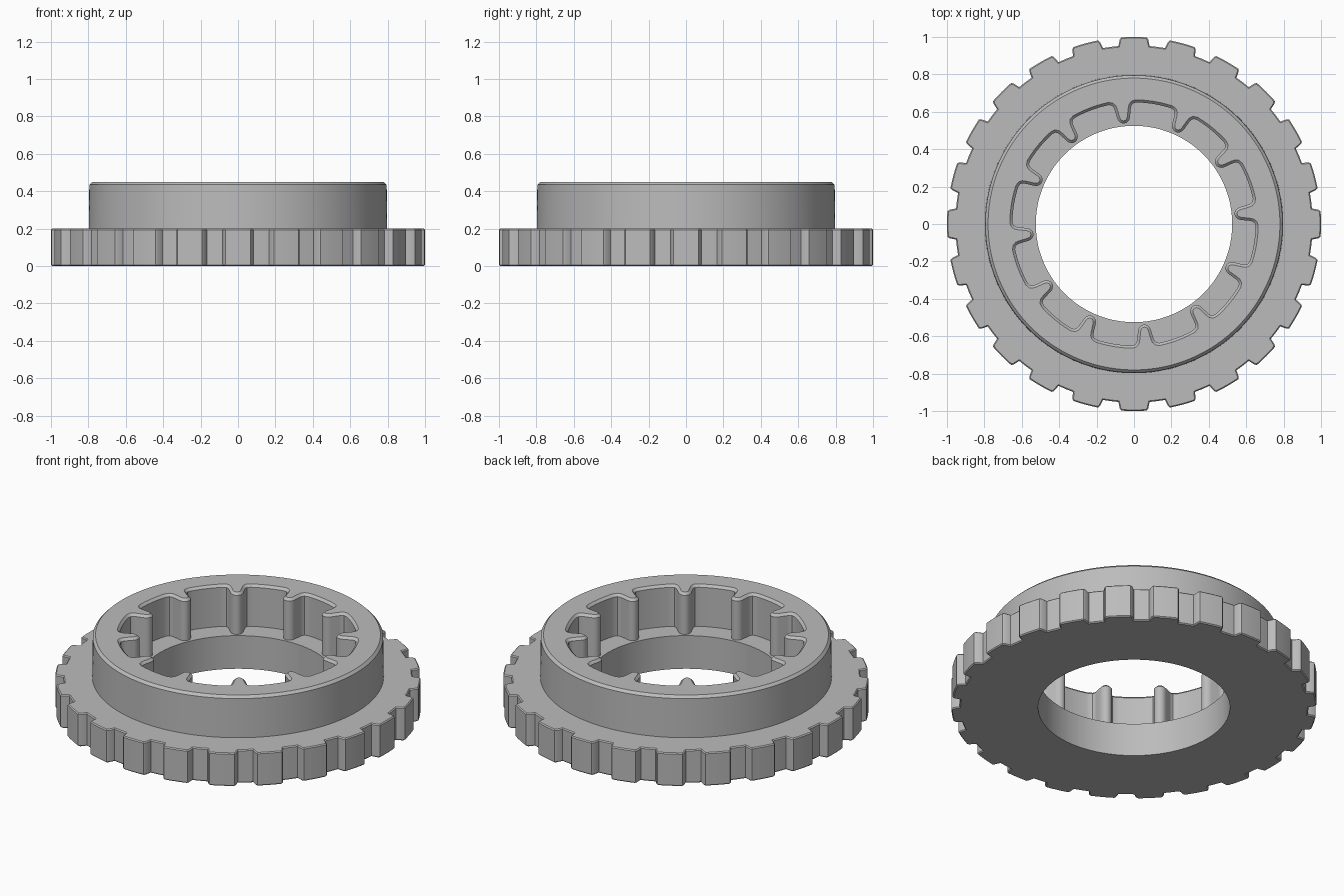
import bpy
import bmesh
from math import cos, sin, radians, degrees, atan2, hypot
from mathutils import Vector

cube = bpy.data.objects.get("Cube")
if cube:
    bpy.data.objects.remove(cube)

grey = bpy.data.materials.new("plain_grey")
grey.use_nodes = True
grey.diffuse_color = (0.5, 0.5, 0.5, 1)
grey.node_tree.nodes["Principled BSDF"].inputs["Base Color"].default_value = (0.5, 0.5, 0.5, 1)


def polar(radius, angle):
    return Vector((radius * cos(radians(angle)), radius * sin(radians(angle))))


def repeat(pattern, count, start=0):
    """Repeat (radius, angle) points around the axis."""
    step = 360 / count
    return [polar(r, a + start + i * step) for i in range(count) for r, a in pattern]


def offset(outline, distance):
    """Move a counter-clockwise outline outwards along its corner normals."""
    result = []
    for i, p in enumerate(outline):
        before = (p - outline[i - 1]).normalized()
        after = (outline[(i + 1) % len(outline)] - p).normalized()
        n1, n2 = Vector((before.y, -before.x)), Vector((after.y, -after.x))
        result.append(p + (n1 + n2) * distance / (1 + n1.dot(n2)))
    return result


def circle_like(outline, radius):
    return [p.normalized() * radius for p in outline]


def loft(name, rings, closed):
    """Skin a list of (outline, height) rings with quads."""
    bm = bmesh.new()
    loops = [[bm.verts.new((p.x, p.y, z)) for p in ring] for ring, z in rings]
    if closed:
        loops.append(loops[0])
    for a, b in zip(loops, loops[1:]):
        for i in range(len(a)):
            j = (i + 1) % len(a)
            bm.faces.new((a[i], a[j], b[j], b[i]))
    mesh = bpy.data.meshes.new(name)
    bm.to_mesh(mesh)
    bm.free()
    mesh.materials.append(grey)
    obj = bpy.data.objects.new(name, mesh)
    bpy.context.collection.objects.link(obj)
    bpy.ops.object.select_all(action='DESELECT')
    obj.select_set(True)
    bpy.context.view_layer.objects.active = obj
    bpy.ops.object.shade_smooth_by_angle(angle=radians(30))
    return obj


# Toothed flange with a round bore
FLANGE_TOP, EDGE = 0.2, 0.006
half = [(1, 0), (1, 2), (1, 3.9), (0.99, 4.4), (0.955, 5.0)]
tooth = [(r, -a) for r, a in reversed(half[1:])] + half + [(0.955, 7.5)]
gear = repeat(tooth, 24)
small_gear = offset(gear, -EDGE)
bore = circle_like(gear, 0.525)
loft("toothed_flange", [
    (small_gear, 0), (gear, EDGE), (gear, FLANGE_TOP - EDGE),
    (small_gear, FLANGE_TOP), (bore, FLANGE_TOP), (bore, 0)], True)

# Collar with rounded inner splines, standing on the flange
TOP, CHAMFER, POCKET = 0.45, 0.014, 0.65
section = [(0.54, 0), (0.542, 0.011), (0.548, 0.021), (0.557, 0.029),
           (0.57, 0.034), (0.615, 0.043), (0.632, 0.048), (0.642, 0.057)]
flank = [(hypot(x, y), degrees(atan2(y, x))) for x, y in section]
wall = [(POCKET, 6.5 + 17 * i / 10) for i in range(11)]
spline = [(r, -a) for r, a in reversed(flank[1:])] + flank + wall
inside = repeat(spline, 12, 5.6)
loft("splined_collar", [
    (circle_like(inside, 0.798), FLANGE_TOP),
    (circle_like(inside, 0.795), TOP - 0.015),
    (circle_like(inside, 0.78), TOP),
    (offset(inside, CHAMFER), TOP),
    (inside, TOP - CHAMFER),
    (inside, FLANGE_TOP)], False)
